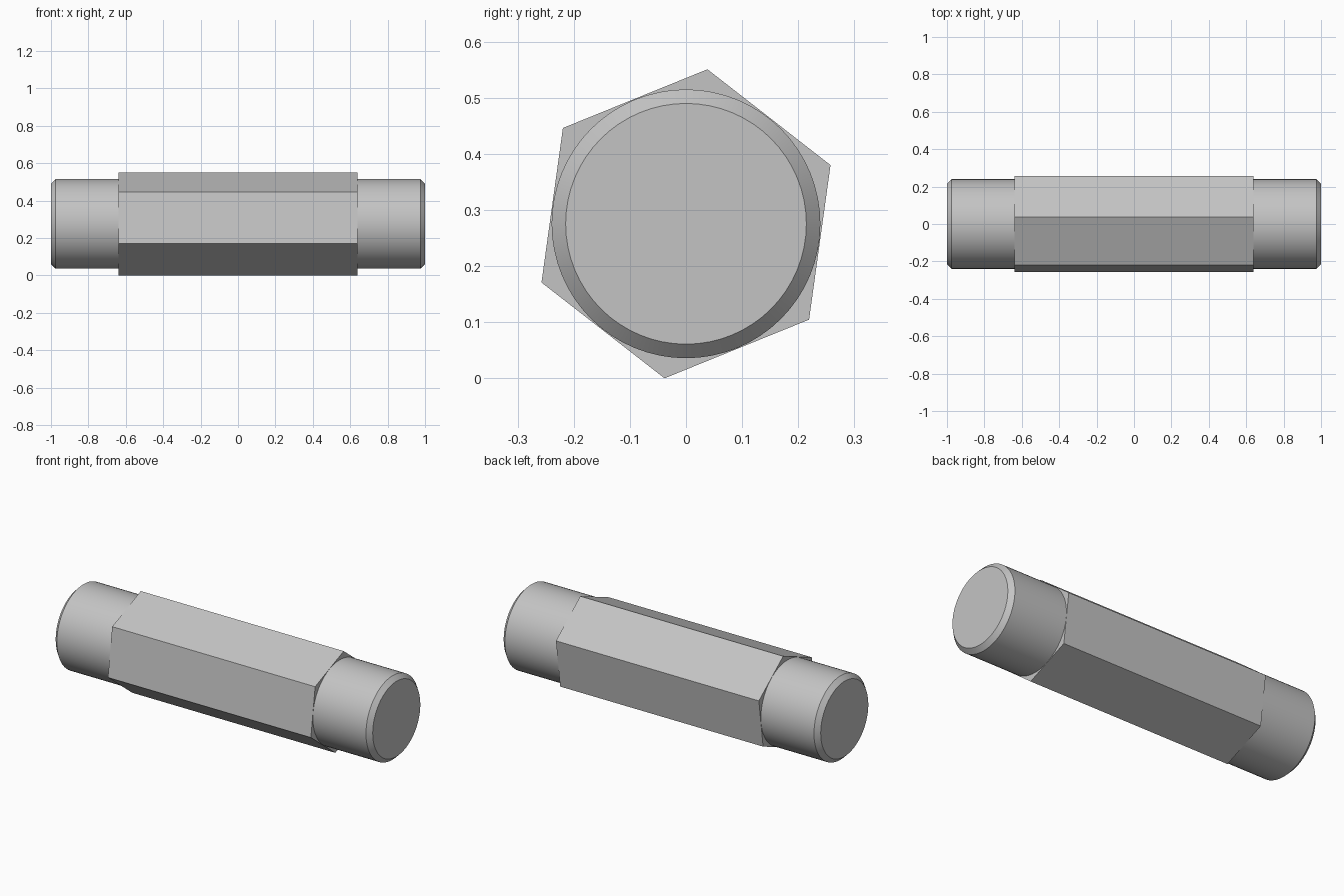
import bpy
import bmesh
from math import sin, cos, pi, radians

HEX_R = 0.278
HEX_TURN = radians(22.1)
AXIS_Z = HEX_R * sin(HEX_TURN + pi / 3)
HEX_END = 0.64
ROUND_R = 0.2395
CHAMFER = 0.025

cube = bpy.data.objects.get("Cube")
if cube:
    bpy.data.objects.remove(cube, do_unlink=True)

steel = bpy.data.materials.new("plain_grey_steel")
steel.use_nodes = True
grey = (0.55, 0.55, 0.55, 1)
steel.diffuse_color = grey
steel.node_tree.nodes["Principled BSDF"].inputs["Base Color"].default_value = grey


def loft(name, profile, sides, turn=0.0, cap_first=True):
    """Sweep regular rings (x, radius) along the x axis and cap the ends."""
    bm = bmesh.new()
    rings = []
    for x, r in profile:
        angles = [turn + 2 * pi * i / sides for i in range(sides)]
        rings.append([bm.verts.new((x, r * cos(a), r * sin(a))) for a in angles])
    for a, b in zip(rings, rings[1:]):
        for i in range(sides):
            j = (i + 1) % sides
            bm.faces.new((a[i], a[j], b[j], b[i]))
    bm.faces.new(rings[-1])
    if cap_first:
        bm.faces.new(rings[0])
    bmesh.ops.recalc_face_normals(bm, faces=bm.faces)
    # An open shell must still face outwards
    bm.faces.ensure_lookup_table()
    end = bm.faces[sides * (len(rings) - 1)]
    if end.normal.x * (profile[-1][0] - profile[0][0]) < 0:
        bmesh.ops.reverse_faces(bm, faces=bm.faces)
    mesh = bpy.data.meshes.new(name)
    bm.to_mesh(mesh)
    bm.free()
    mesh.materials.append(steel)
    obj = bpy.data.objects.new(name, mesh)
    obj.location.z = AXIS_Z
    bpy.context.collection.objects.link(obj)
    return obj


# Hexagonal middle body
loft("hex_body", [(-HEX_END, HEX_R), (HEX_END, HEX_R)], 6, HEX_TURN)

# Round chamfered end on each side
for name, side in (("left_round_end", 1), ("right_round_end", -1)):
    profile = [(side * HEX_END, ROUND_R),
               (side * (1 - CHAMFER), ROUND_R),
               (side, ROUND_R - CHAMFER)]
    end = loft(name, profile, 64, cap_first=False)
    bpy.ops.object.select_all(action="DESELECT")
    end.select_set(True)
    bpy.context.view_layer.objects.active = end
    bpy.ops.object.shade_smooth_by_angle(angle=radians(30))
